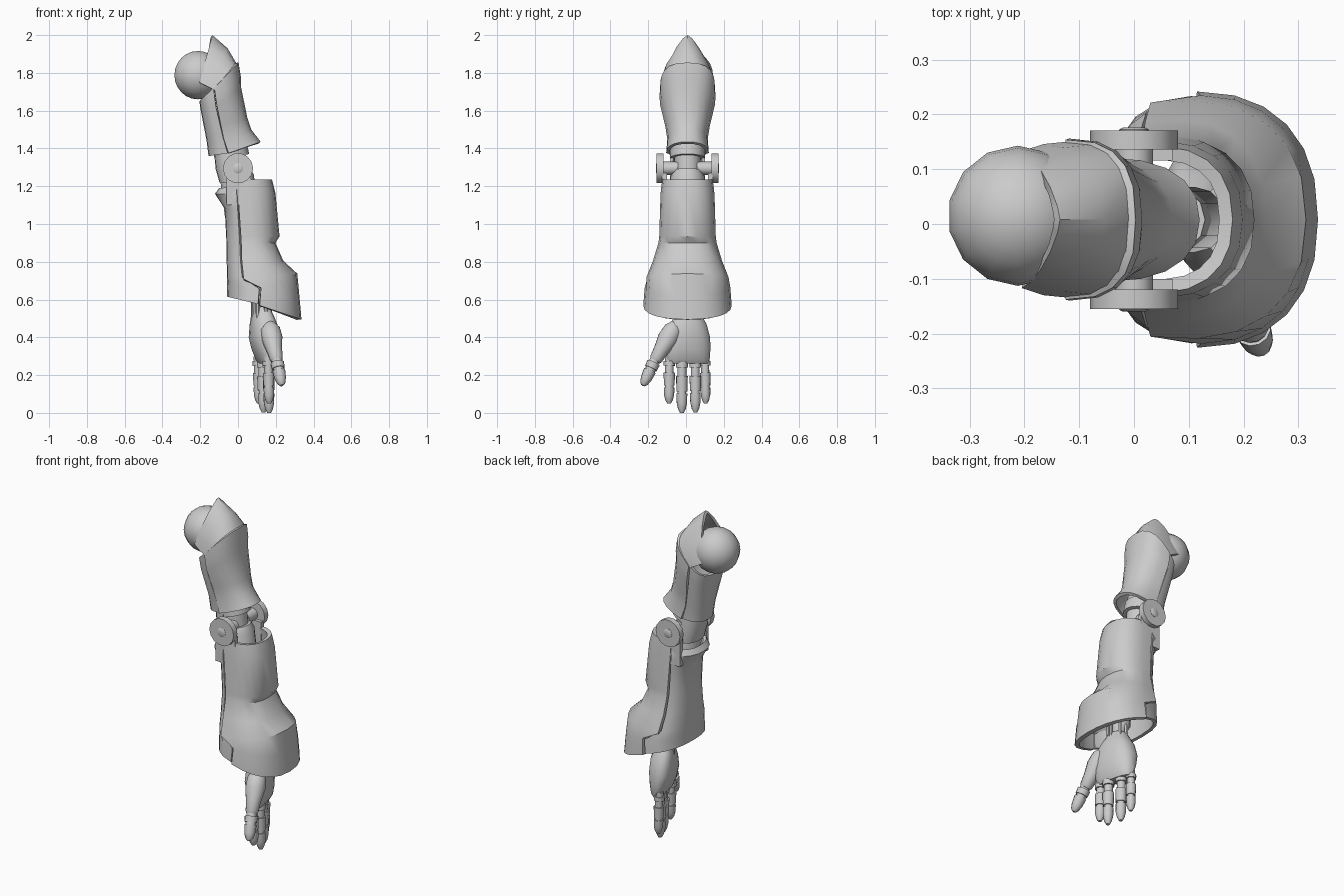
import bpy, bmesh, math
from mathutils import Vector

YC = 0.008  # centre line of the arm
grey = bpy.data.materials.new("light_grey")
grey.diffuse_color = (0.6, 0.6, 0.6, 1)


def skin(name, rings, closed=False, flip=False):
    """Join rows of points with quads; closed rows are capped at both ends."""
    bm = bmesh.new()
    rows = [[bm.verts.new(p) for p in r] for r in rings]
    n = len(rows[0])
    for a, b in zip(rows, rows[1:]):
        for j in range(n if closed else n - 1):
            k = (j + 1) % n
            f = [a[j], b[j], b[k], a[k]]
            bm.faces.new(f[::-1] if flip else f)
    if closed:
        bm.faces.new(rows[0])
        bm.faces.new(rows[-1])
        bmesh.ops.recalc_face_normals(bm, faces=bm.faces)
    me = bpy.data.meshes.new(name)
    bm.to_mesh(me)
    bm.free()
    ob = bpy.data.objects.new(name, me)
    bpy.context.collection.objects.link(ob)
    me.materials.append(grey)
    return ob


def power(v, p):
    return math.copysign(abs(v) ** p, v)


def plate(name, rings, n=10, thick=0.018):
    """Curved armour plate. Ring: centre x, outer x, half width, seam x, centre z, outer z, roundness."""
    rows = []
    for xc, xo, hw, xs, zc, zo, p in rings:
        c = max(-1, min(1, (xs - xc) / (xo - xc)))
        lim = math.acos(power(c, 1 / p))
        row = []
        for j in range(n + 1):
            t = lim * (2 * j / n - 1)
            cs, sn = power(math.cos(t), p), power(math.sin(t), p)
            row.append((xc + (xo - xc) * cs, YC + hw * sn, zc + (zo - zc) * cs))
        rows.append(row)
    ob = skin(name, rows, flip=rings[0][1] < rings[0][0])
    m = ob.modifiers.new("thickness", 'SOLIDIFY')
    m.thickness = thick
    m.offset = -1
    return ob


def rod(name, a, b, profile, sides=12):
    """Turned part from a to b; profile is (fraction along, radius)."""
    a, b = Vector(a), Vector(b)
    q = (b - a).to_track_quat('Z', 'Y')
    rows = [[a.lerp(b, t) + q @ Vector((r * math.cos(math.tau * j / sides), r * math.sin(math.tau * j / sides), 0))
             for j in range(sides)] for t, r in profile]
    return skin(name, rows, closed=True)


# shoulder ball
bpy.ops.mesh.primitive_uv_sphere_add(segments=14, ring_count=12, radius=0.128, location=(-0.212, 0.015, 1.788))
bpy.context.object.name = "shoulder_ball"
bpy.context.object.data.materials.append(grey)

# upper arm armour
plate("shoulder_cap", [
    (-0.205, -0.135, 0.125, -0.205, 1.75, 2.00, 1.4),
    (-0.165, -0.055, 0.138, -0.165, 1.73, 1.93, 1.0),
    (-0.125, -0.005, 0.142, -0.125, 1.71, 1.845, 0.75)])
plate("upper_arm_front", [
    (-0.125, 0.003, 0.146, -0.125, 1.72, 1.855, 0.75),
    (-0.118, 0.015, 0.148, -0.118, 1.67, 1.78, 0.8),
    (-0.112, 0.017, 0.145, -0.112, 1.63, 1.72, 0.85),
    (-0.09, 0.05, 0.118, -0.09, 1.52, 1.56, 0.85),
    (-0.075, 0.07, 0.107, -0.075, 1.45, 1.50, 0.85),
    (-0.05, 0.12, 0.113, -0.05, 1.375, 1.435, 0.85)])
plate("upper_arm_rear", [
    (-0.13, -0.205, 0.14, -0.13, 1.72, 1.65, 0.8),
    (-0.117, -0.197, 0.135, -0.117, 1.62, 1.60, 0.8),
    (-0.08, -0.167, 0.106, -0.08, 1.46, 1.445, 0.85),
    (-0.055, -0.156, 0.104, -0.055, 1.375, 1.36, 0.85)])

# elbow: core, cuffs, fork and pivot
rod("elbow_upper_core", (-0.07, YC, 1.52), (-0.03, YC, 1.35), [(0, 0.085), (0.6, 0.085), (0.6, 0.092), (1, 0.092)], 16)
rod("elbow_inner_core", (-0.03, YC, 1.38), (0.0, YC, 1.08), [(0, 0.068), (1, 0.068)], 16)
rod("elbow_lower_core", (-0.01, YC, 1.285), (0.02, YC, 1.05), [(0, 0.075), (0.15, 0.09), (1, 0.09)], 16)
plate("elbow_rear_cuff", [
    (-0.04, -0.125, 0.092, -0.04, 1.375, 1.36, 0.85),
    (-0.035, -0.118, 0.095, -0.035, 1.30, 1.29, 0.85),
    (-0.025, -0.098, 0.092, -0.025, 1.22, 1.22, 0.85)])
for s, side in ((-1, "front"), (1, "back")):
    rod("elbow_disc_" + side, (0, YC + s * 0.128, 1.295), (0, YC + s * 0.163, 1.295), [(0, 0.08), (1, 0.08)], 14)
    rod("elbow_pin_" + side, (0, YC + s * 0.05, 1.295), (0, YC + s * 0.135, 1.295), [(0, 0.035), (1, 0.035)])
    rod("elbow_bolt_" + side, (0, YC + s * 0.15, 1.295), (0, YC + s * 0.168, 1.295), [(0, 0.027), (0.8, 0.027), (1, 0.021)])
    skin("elbow_prong_" + side, [[(x, YC + s * y, z) for x, y in
         ((-0.06, 0.108), (0.07, 0.108), (0.07, 0.135), (-0.06, 0.135))] for z in (1.1, 1.27)], closed=True)

# forearm armour with flared wrist guard
plate("forearm_front", [
    (0.04, 0.18, 0.134, 0.0, 1.237, 1.235, 0.85),
    (0.045, 0.198, 0.143, 0.0, 1.16, 1.165, 0.85),
    (0.06, 0.22, 0.15, 0.015, 0.935, 0.935, 0.85),
    (0.06, 0.198, 0.154, 0.017, 0.90, 0.90, 0.85),
    (0.075, 0.24, 0.183, 0.02, 0.805, 0.805, 0.85),
    (0.09, 0.314, 0.218, 0.03, 0.715, 0.737, 0.85),
    (0.11, 0.325, 0.227, 0.122, 0.665, 0.62, 0.85),
    (0.11, 0.336, 0.234, 0.115, 0.57, 0.495, 0.85)], n=12, thick=0.025)
plate("forearm_rear", [
    (0.02, -0.10, 0.134, -0.007, 1.20, 1.19, 0.85),
    (0.02, -0.122, 0.143, -0.007, 1.16, 1.16, 0.85),
    (0.04, -0.07, 0.146, -0.002, 1.08, 1.08, 0.85),
    (0.06, -0.062, 0.150, 0.008, 0.92, 0.92, 0.85),
    (0.075, -0.06, 0.178, 0.013, 0.805, 0.805, 0.85),
    (0.09, -0.058, 0.210, 0.022, 0.715, 0.72, 0.85),
    (0.11, -0.058, 0.222, 0.112, 0.658, 0.668, 0.85),
    (0.11, -0.057, 0.226, 0.106, 0.575, 0.615, 0.85)], n=10, thick=0.02)

# wrist
rod("wrist_post", (0.07, YC, 1.1), (0.12, YC, 0.5), [(0, 0.06), (0.8, 0.06), (0.85, 0.04), (1, 0.04)])
for i in range(6):
    a = math.tau * i / 6
    x, y = 0.125 + 0.045 * math.cos(a), YC + 0.055 * math.sin(a)
    rod("wrist_rod_%d" % i, (x, y, 0.62), (x, y, 0.49), [(0, 0.01), (1, 0.01)], 6)

# palm, skewed so the thumb side sits further forward
palm = [(0.56, 0.125, 0.04, 0.045), (0.51, 0.13, 0.058, 0.075), (0.47, 0.135, 0.068, 0.098),
        (0.40, 0.135, 0.072, 0.117), (0.34, 0.14, 0.062, 0.119), (0.285, 0.145, 0.045, 0.115), (0.262, 0.145, 0.03, 0.105)]
rings = []
for z, x, rx, ry in palm:
    ring = []
    for j in range(18):
        a = math.tau * j / 18
        y = ry * power(math.sin(a), 0.8)
        ring.append((x + rx * power(math.cos(a), 0.8) - 0.2 * y, 0.012 + y, z))
    rings.append(ring)
skin("palm", rings, closed=True)

# fingers: stepped joints, rounded tips
steps = [(0, 0.85), (0.10, 0.85), (0.10, 1.1), (0.20, 1.1), (0.20, 0.82), (0.35, 0.82), (0.35, 1.08), (0.62, 1.0),
         (0.62, 0.8), (0.66, 0.8), (0.66, 1.0), (0.82, 0.96), (0.93, 0.72), (1, 0.35)]
for label, x, y, tip, r in (("index", 0.165, -0.09, 0.05, 0.028), ("middle", 0.165, -0.022, 0.0, 0.029),
                            ("ring", 0.135, 0.05, 0.003, 0.029), ("little", 0.11, 0.104, 0.05, 0.026)):
    rod(label + "_finger", (x - 0.005, y * 0.97, 0.30), (x, y, tip), [(t, s * r) for t, s in steps])

# thumb
rod("thumb_base", (0.165, -0.05, 0.47), (0.205, -0.165, 0.275),
    [(0, 0.03), (0.15, 0.052), (0.4, 0.056), (0.7, 0.042), (0.95, 0.035), (1, 0.028)])
rod("thumb_tip", (0.202, -0.158, 0.295), (0.232, -0.228, 0.145),
    [(0, 0.027), (0.2, 0.027), (0.2, 0.036), (0.4, 0.034), (0.4, 0.028), (0.48, 0.028),
     (0.48, 0.034), (0.75, 0.03), (0.92, 0.022), (1, 0.01)])

# bake plate thickness, then smooth shading with sharp creases
bpy.ops.object.select_all(action='SELECT')
bpy.context.view_layer.objects.active = bpy.context.selected_objects[0]
bpy.ops.object.convert(target='MESH')
bpy.ops.object.shade_smooth_by_angle(angle=math.radians(35))
